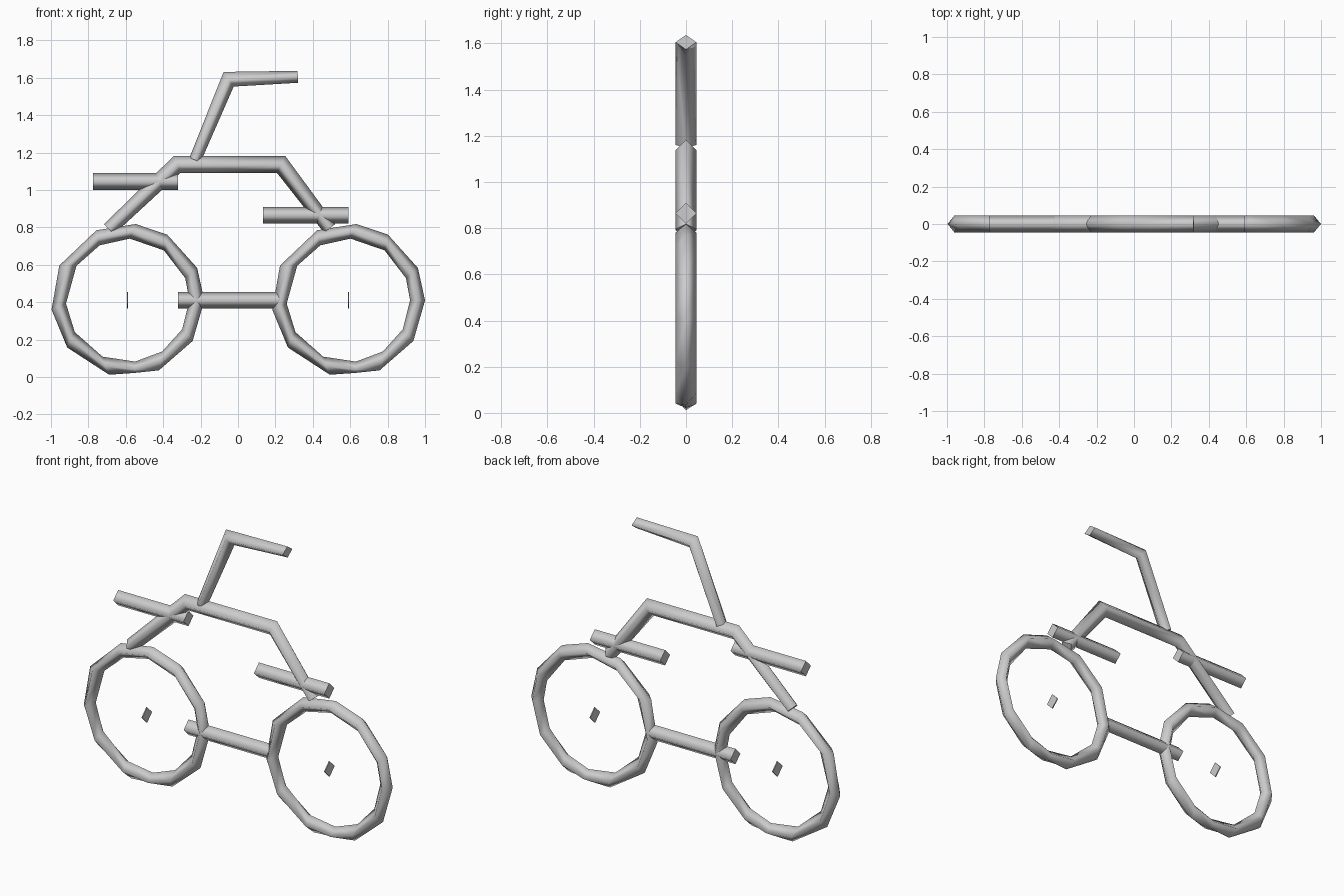
import bpy, bmesh, math
from mathutils import Vector

if "Cube" in bpy.data.objects:
    bpy.data.objects.remove(bpy.data.objects["Cube"])

R = 0.045  # half diagonal of the diamond tube section

grey = bpy.data.materials.new("light grey")
grey.diffuse_color = (0.6, 0.6, 0.6, 1)
grey.use_nodes = True
grey.node_tree.nodes["Principled BSDF"].inputs["Base Color"].default_value = grey.diffuse_color


def skin(name, sections, closed=False):
    """Join four-point sections into a smooth tube with crisp flat caps."""
    bm = bmesh.new()
    rings = [[bm.verts.new(p) for p in s] for s in sections]
    n = len(rings)
    for i in range(n if closed else n - 1):
        a, b = rings[i], rings[(i + 1) % n]
        for k in range(4):
            f = bm.faces.new((a[k], a[(k + 1) % 4], b[(k + 1) % 4], b[k]))
            f.smooth = True
    if not closed:
        for ring in (rings[0], rings[-1]):
            cap = bm.faces.new(ring)
            for e in cap.edges:
                e.smooth = False
    bmesh.ops.recalc_face_normals(bm, faces=bm.faces)
    mesh = bpy.data.meshes.new(name)
    bm.to_mesh(mesh)
    bm.free()
    mesh.materials.append(grey)
    obj = bpy.data.objects.new(name, mesh)
    bpy.context.collection.objects.link(obj)
    return obj


def tube(name, path, radii=None):
    """Mitred diamond tube along (x, z) points in the y = 0 plane."""
    pts = [Vector((x, 0, z)) for x, z in path]
    radii = radii or [R] * len(pts)
    side = Vector((0, R, 0))
    sections = []
    for i, p in enumerate(pts):
        d0 = (p - pts[max(i - 1, 0)]).normalized()
        d1 = (pts[min(i + 1, len(pts) - 1)] - p).normalized()
        t = (d0 + d1).normalized()
        up = Vector((-t.z, 0, t.x))
        mitre = t.dot(d1 if d1.length else d0)
        up *= radii[i] / mitre
        sections.append([p + up, p + side, p - up, p - side])
    return skin(name, sections)


# Wheels: uneven twelve-sided rims with a diamond section
OUTER = [0, 25, 59, 84, 114, 153, 187, 218, 256, 275, 294, 328]
INNER = [0, 21, 54, 88, 117, 146, 183, 211, 246, 277, 304, 332]


def wheel(name, cx, cz=0.41):
    def at(deg, r, y):
        a = math.radians(deg)
        return Vector((cx + r * math.cos(a), y, cz + r * math.sin(a)))
    sections = []
    for o, i in zip(OUTER, INNER):
        r = 0.39 if o == 275 else 0.41
        m = (o + i) / 2
        sections.append([at(o, r, 0), at(m, 0.372, R), at(i, 0.33, 0), at(m, 0.372, -R)])
    return skin(name, sections, closed=True)


for label, cx in (("left", -0.59), ("right", 0.59)):
    wheel(label + "_wheel", cx)
    tube(label + "_hub_plate", [(cx - 0.003, 0.41), (cx + 0.003, 0.41)])

# Frame, handlebar and straight bars
tube("frame", [(-0.69, 0.79), (-0.325, 1.137), (0.23, 1.137), (0.49, 0.795)],
     [0.038, R, R, 0.038])
tube("handlebar", [(-0.23, 1.16), (-0.05, 1.592), (0.32, 1.605)], [0.032, 0.04, 0.032])
tube("upper_bar", [(-0.775, 1.045), (-0.32, 1.045)])
tube("side_bar", [(0.135, 0.865), (0.59, 0.865)])
tube("lower_bar", [(-0.32, 0.41), (0.22, 0.41)])
